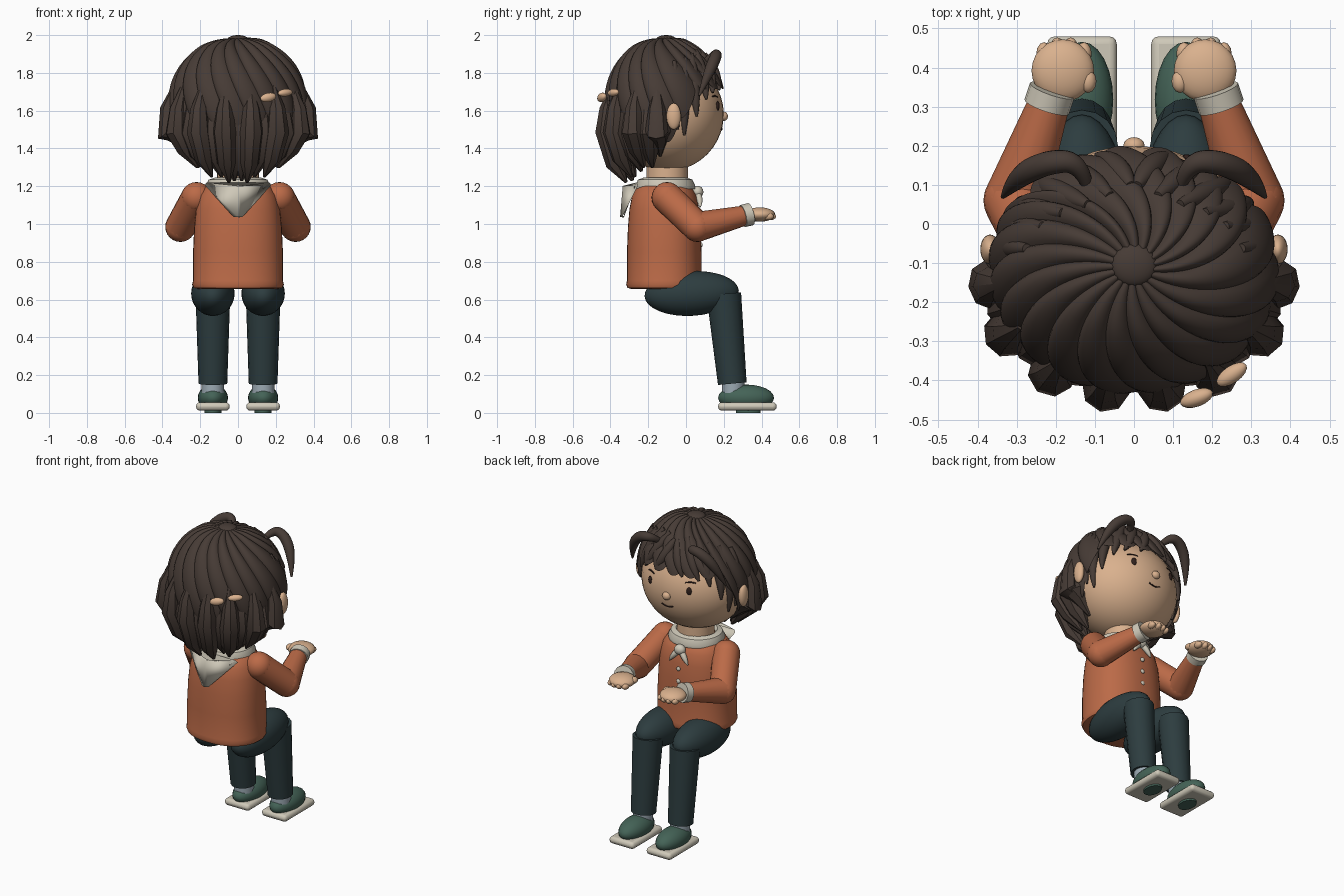
import bpy, bmesh, math
from math import sin, cos, pi, radians, sqrt
from mathutils import Vector

old = bpy.data.objects.get("Cube")
if old:
    bpy.data.objects.remove(old, do_unlink=True)


def material(name, r, g, b):
    m = bpy.data.materials.new(name)
    m.diffuse_color = (r, g, b, 1)
    m.use_nodes = True
    m.node_tree.nodes["Principled BSDF"].inputs["Base Color"].default_value = (r, g, b, 1)
    return m


HAIR = material("dark brown hair", .062, .044, .036)
SKIN = material("skin", .70, .44, .27)
ORANGE = material("rust sweater", .50, .145, .064)
CREAM = material("cream", .62, .58, .48)
PANTS = material("dark teal trousers", .026, .046, .050)
GREEN = material("green shoe", .058, .125, .095)
SOCK = material("pale blue sock", .33, .40, .45)
INK = material("dark ink", .03, .015, .012)


def finish(ob, name, mat, angle=40):
    ob.name = name
    ob.data.materials.clear()
    ob.data.materials.append(mat)
    bpy.ops.object.select_all(action='DESELECT')
    ob.select_set(True)
    bpy.context.view_layer.objects.active = ob
    bpy.ops.object.shade_smooth_by_angle(angle=radians(angle))
    return ob


def ball(name, loc, size, mat, rot=(0, 0, 0), seg=24):
    bpy.ops.mesh.primitive_uv_sphere_add(segments=seg, ring_count=seg // 2, location=loc, rotation=rot)
    ob = bpy.context.object
    ob.scale = size
    return finish(ob, name, mat)


def tube(name, pts, radii, mat, soft=False, res=6):
    """Tapered tube along a path; soft gives a smooth path."""
    cu = bpy.data.curves.new(name, 'CURVE')
    cu.dimensions = '3D'
    cu.bevel_depth = 1
    cu.bevel_resolution = res
    cu.use_fill_caps = True
    sp = cu.splines.new('NURBS' if soft else 'POLY')
    sp.points.add(len(pts) - 1)
    for p, co, r in zip(sp.points, pts, radii):
        p.co = (*co, 1)
        p.radius = r
    if soft:
        sp.order_u = 3
        sp.use_endpoint_u = True
        sp.resolution_u = 6
    ob = bpy.data.objects.new(name, cu)
    bpy.context.collection.objects.link(ob)
    bpy.ops.object.select_all(action='DESELECT')
    ob.select_set(True)
    bpy.context.view_layer.objects.active = ob
    bpy.ops.object.convert(target='MESH')
    return finish(bpy.context.object, name, mat)


def from_rings(name, rings, mat, cap=True, angle=40):
    """Skin over closed rings of points."""
    bm = bmesh.new()
    loops = [[bm.verts.new(p) for p in ring] for ring in rings]
    for a, b in zip(loops, loops[1:]):
        for i in range(len(a)):
            j = (i + 1) % len(a)
            bm.faces.new((a[i], a[j], b[j], b[i]))
    if cap:
        bm.faces.new(loops[0])
        bm.faces.new(loops[-1])
    bmesh.ops.recalc_face_normals(bm, faces=bm.faces)
    me = bpy.data.meshes.new(name)
    bm.to_mesh(me)
    bm.free()
    ob = bpy.data.objects.new(name, me)
    bpy.context.collection.objects.link(ob)
    return finish(ob, name, mat, angle)


def oval(rx, ry, cy, z, power=1.0, n=40):
    def w(v):
        return math.copysign(abs(v) ** power, v)
    return [(rx * w(cos(2 * pi * i / n)), cy + ry * w(sin(2 * pi * i / n)), z) for i in range(n)]


# Torso, neck and collar
body = [(.205, .655), (.235, .662), (.243, .68), (.238, .70), (.238, .85), (.232, .98),
        (.222, 1.08), (.205, 1.15), (.17, 1.2), (.12, 1.22)]
from_rings("sweater", [oval(r, r * .83, -.115, z, .88) for r, z in body], ORANGE)
from_rings("neck", [oval(.11, .11, -.1, z) for z in (1.15, 1.36)], SKIN)
collar = [(.17, 1.185), (.172, 1.2), (.155, 1.235), (.125, 1.245), (.11, 1.225)]
from_rings("neck_scarf", [oval(r, r * .93, -.11, z) for r, z in collar], CREAM, cap=False)
flap = from_rings("scarf_back_flap", [[(-.165, -.262, 1.22), (0, -.315, 1.2), (.165, -.262, 1.22)],
                                      [(-.01, -.325, 1.045), (0, -.329, 1.035), (.01, -.325, 1.045)]],
                  CREAM, cap=False)
flap.modifiers.new("thickness", 'SOLIDIFY').thickness = .02

# Knot, tails and buttons
ball("scarf_knot", (0, .062, 1.17), (.036, .03, .032), CREAM)
for s in (1, -1):
    tube("scarf_tail", [(0, .055, 1.17), (s * .035, .075, 1.14), (s * .065, .075, 1.09)],
         (.012, .026, .004), CREAM, soft=True)
for z in (1.05, .97, .89):
    ball("button", (0, .078, z), (.014, .01, .014), CREAM, seg=12)

# Head and face
HEAD = Vector((0, -.1, 1.58))
ball("head", HEAD, (.33, .3, .3), SKIN, seg=40)


def face(x, z):
    return (x, HEAD.y + .3 * sqrt(1 - (x / .33) ** 2 - ((z - HEAD.z) / .3) ** 2), z)


ball("nose", (0, .2, 1.57), (.027, .022, .025), SKIN)
tube("mouth", [face(x, z) for x, z in ((-.04, 1.508), (-.015, 1.498), (.015, 1.498), (.04, 1.508))],
     (.004,) * 4, INK, soft=True, res=2)
for s in (1, -1):
    ball("eye", face(s * .14, 1.625), (.016, .009, .025), INK, (0, 0, -s * .4), 16)
    tube("brow", [face(s * x, z) for x, z in ((.11, 1.672), (.14, 1.682), (.17, 1.674))],
         (.003, .006, .003), INK, soft=True, res=2)
    ball("ear", (s * .368, -.065, 1.57), (.025, .038, .07), SKIN)

# Swirled hair cap: each strand is a raised ridge sweeping from the crown
STRANDS, PER, ROWS = 20, 10, 28
HC = Vector((0, -.113, 1.63))
rings = []
for r in range(ROWS + 1):
    t = .04 + .96 * r / ROWS
    ring = []
    for c in range(STRANDS * PER):
        u = c / PER
        ridge = abs(sin(pi * u)) ** .7
        end = 2 * pi * u / STRANDS + .9
        away = abs((degrees := math.degrees(end) - 90 + 180) % 360 - 180)
        k = min(1, max(0, (away - 50) / 40))
        theta = t * radians(70 + 47 * k * k * (3 - 2 * k) + 7 * ridge)
        phi = end - .9 + .9 * t
        f = .965 + .05 * ridge * min(1, t * 4)
        ring.append(HC + Vector((.368 * f * sin(theta) * cos(phi), .318 * f * sin(theta) * sin(phi),
                                 .365 * f * cos(theta))))
    rings.append(ring)
cap = from_rings("hair_cap", rings, HAIR, cap=False, angle=50)
ball("hair_crown", (0, -.105, 1.975), (.058, .054, .025), HAIR)


def scalp(deg, z, k=1.0):
    """Point on the hair surface, angle measured from the face."""
    s = sqrt(max(.1, 1 - ((z - HC.z) / .37) ** 2)) * k
    return (HC.x + sin(radians(deg)) * .365 * s, HC.y + cos(radians(deg)) * .315 * s, z)


# Fringe and temple locks
fringe = [((2, 1.9), (8, 1.8), (16, 1.71)), ((16, 1.92), (24, 1.8), (33, 1.695)),
          ((32, 1.92), (42, 1.79), (44, 1.66)), ((48, 1.9), (58, 1.74), (56, 1.57)),
          ((62, 1.88), (70, 1.68), (68, 1.47)), ((78, 1.86), (80, 1.7), (76, 1.5))]
for s in (1, -1):
    for lock in fringe:
        tube("fringe_lock", [scalp(s * a, z, .98) for a, z in lock], (.012, .05, .006), HAIR, soft=True)
    tube("curled_lock", [(s * .12, .1, 1.86), (s * .14, .16, 1.9), (s * .22, .16, 1.89),
                         (s * .30, .12, 1.8), (s * .335, .07, 1.68)],
         (.015, .026, .032, .03, .006), HAIR, soft=True)

# Back locks: outer row, then an inner row filling the gaps
outer = [(.375, -.155, 1.38), (.325, -.28, 1.30), (.21, -.38, 1.25), (.072, -.42, 1.22)]
inner = [(.34, -.15, 1.36), (.31, -.21, 1.30), (.24, -.3, 1.28), (.13, -.35, 1.25), (.03, -.37, 1.23)]
for row, width in ((outer, .062), (inner, .07)):
    for x, y, tip in row:
        for s in (1, -1):
            def spot(k, z):
                return (s * x * k, HC.y + (y - HC.y) * k, z)
            tube("back_lock", [spot(.88, 1.74), spot(.98, 1.61), spot(1, 1.49),
                               spot(.86, tip + .1), spot(.66, tip)],
                 (.012, .045, width, width * .8, .008), HAIR, res=2)

# Hair clip
ball("clip_bead", (.16, -.445, 1.67), (.045, .022, .024), SKIN, (0, -.2, .35), 16)
ball("clip_bead", (.25, -.385, 1.695), (.045, .022, .02), SKIN, (0, -.1, .6), 16)

for s in (1, -1):
    # Arm, cuff and hand
    shoulder, elbow, wrist = (s * .22, -.1, 1.14), (s * .305, .06, .985), (s * .213, .32, 1.047)
    tube("sleeve", [shoulder, elbow], (.082, .08), ORANGE)
    tube("sleeve", [elbow, wrist], (.08, .052), ORANGE)
    ball("shoulder", shoulder, (.082,) * 3, ORANGE)
    ball("elbow", elbow, (.08,) * 3, ORANGE)
    tube("cuff", [(s * .223, .30, 1.042), (s * .209, .342, 1.052)], (.06, .06), CREAM)
    ball("hand", (s * .182, .392, 1.05), (.08, .08, .038), SKIN)
    for i in range(4):
        ball("finger", (s * (.128 + .034 * i), .435 + .012 * (i in (1, 2)), 1.04),
             (.02, .03, .02), SKIN, seg=12)
    ball("thumb", (s * .118, .365, 1.055), (.022, .03, .02), SKIN, seg=12)

    # Leg
    ball("thigh", (s * .133, .03, .632), (.115, .25, .118), PANTS, (.06, 0, 0), 32)
    tube("trouser_leg", [(s * .133, .2, .63), (s * .133, .245, .155)], (.092, .076), PANTS)
    tube("sock", [(s * .133, .25, .2), (s * .133, .25, .08)], (.06, .06), SOCK)

    # Shoe with sole and tread patch
    ball("shoe", (s * .133, .318, .08), (.08, .148, .07), GREEN)
    bpy.ops.mesh.primitive_cube_add(size=1, location=(s * .133, .325, .034))
    sole = bpy.context.object
    sole.scale = (.178, .31, .044)
    bpy.ops.object.transform_apply(location=False, rotation=False, scale=True)
    finish(sole, "sole", CREAM)
    bevel = sole.modifiers.new("rounding", 'BEVEL')
    bevel.width = .02
    bevel.segments = 3
    bpy.ops.mesh.primitive_cylinder_add(vertices=24, radius=1, depth=.02, location=(s * .133, .33, .01))
    tread = bpy.context.object
    tread.scale = (.045, .065, 1)
    finish(tread, "tread_patch", GREEN)
